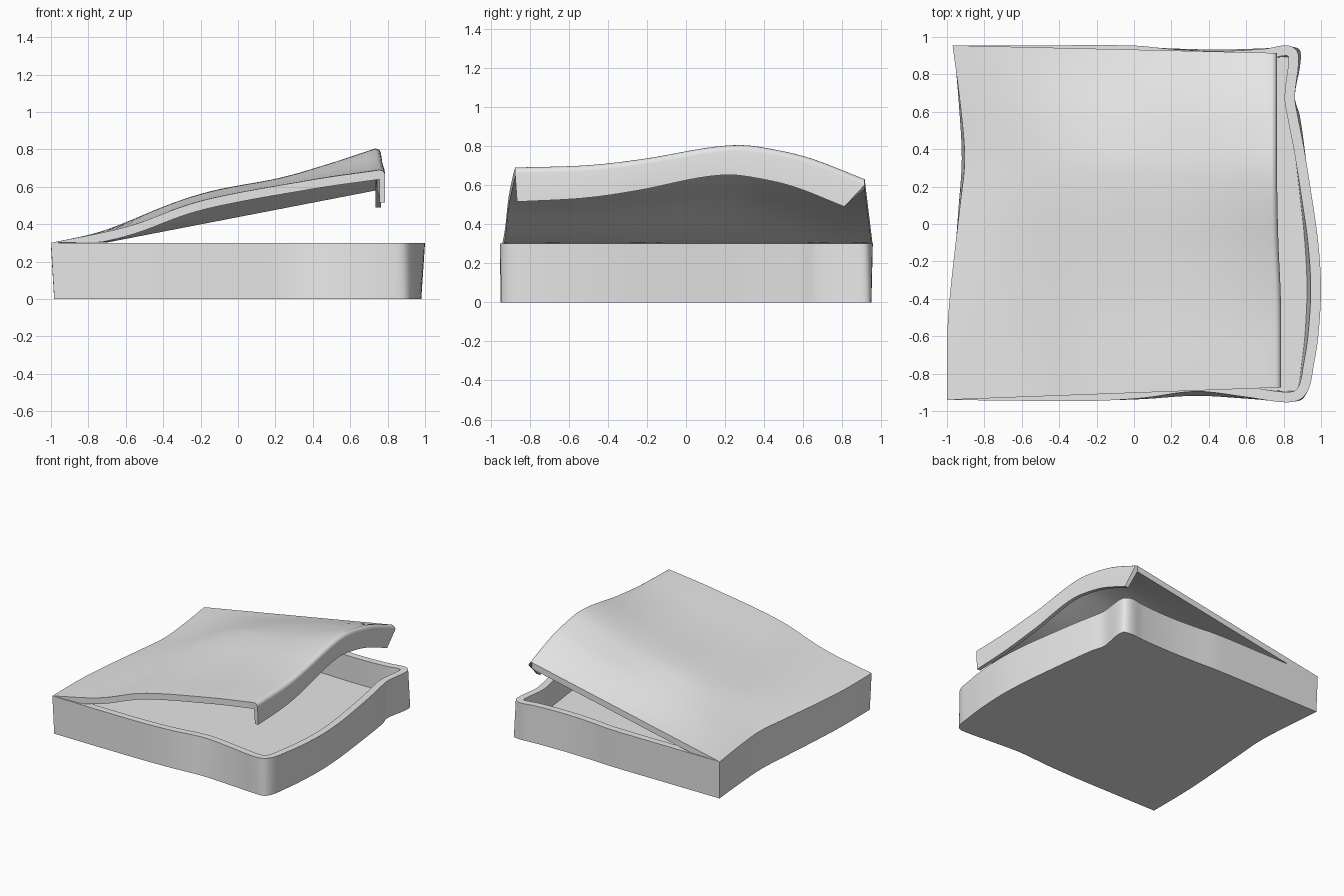
import bpy, bmesh, math
from mathutils import Vector

if "Cube" in bpy.data.objects:
    bpy.data.objects.remove(bpy.data.objects["Cube"])

grey = bpy.data.materials.new("light_grey")
grey.diffuse_color = (0.8, 0.8, 0.8, 1)
grey.use_nodes = True
grey.node_tree.nodes["Principled BSDF"].inputs["Base Color"].default_value = grey.diffuse_color


def catmull(pts, n):
    """Smooth open curve through 2D points."""
    p = [Vector(q) for q in pts]
    p = [2 * p[0] - p[1]] + p + [2 * p[-1] - p[-2]]
    out = []
    for i in range(1, len(p) - 2):
        a, b, c, d = p[i - 1:i + 3]
        for k in range(n):
            t = k / n
            # chord-limited tangents avoid overshoot at tight corners
            ln = (c - b).length
            m1 = (c - a) / ((c - b).length + (b - a).length) * ln
            m2 = (d - b) / ((d - c).length + (c - b).length) * ln
            out.append((2*t**3 - 3*t**2 + 1) * b + (t**3 - 2*t**2 + t) * m1
                       + (3*t**2 - 2*t**3) * c + (t**3 - t**2) * m2)
    return out + [p[-2]]


def lookup(curve, x):
    """Read a sampled curve as a function of its first coordinate."""
    if x <= curve[0].x:
        return curve[0].y
    for a, b in zip(curve, curve[1:]):
        if x <= b.x:
            return a.y + (b.y - a.y) * (x - a.x) / (b.x - a.x)
    return curve[-1].y


def finish(name, bm):
    bmesh.ops.recalc_face_normals(bm, faces=bm.faces)
    me = bpy.data.meshes.new(name)
    bm.to_mesh(me)
    bm.free()
    me.materials.append(grey)
    me.shade_smooth()
    me.set_sharp_from_angle(angle=math.radians(35))
    ob = bpy.data.objects.new(name, me)
    bpy.context.collection.objects.link(ob)
    return ob


# Base tray: wavy outline, sharp hinge corners and rounded free corners
FRONT_RIGHT_BACK = [
    (-1, -.94), (-.6, -.945), (-.2, -.945), (.05, -.93), (.33, -.895),
    (.6, -.925), (.8, -.953), (.885, -.94), (.935, -.88), (.962, -.75),
    (.985, -.6), (1, -.35), (.985, -.1), (.95, .15), (.91, .4), (.875, .58),
    (.86, .68), (.88, .86), (.872, .925), (.82, .955), (.7, .937),
    (.45, .924), (.2, .935), (0, .954), (-.5, .955), (-.97, .955)]
LEFT = [(-.97, .955), (-.93, .65), (-.905, .35), (-.93, .1),
        (-.965, -.2), (-.99, -.45), (-1, -.65), (-1, -.94)]
RIM, FLOOR, TOP = .055, .09, .30


def calmer(p):
    """Bottom outline: same shape with weaker waves."""
    x, y = p
    if x > .86:
        x -= .25 * (x - .92)
    elif x < -.9:
        x -= .35 * (x + .95)
    if abs(y) > .89:
        y -= .5 * (y - math.copysign(.942, y))
    return x, y


def outline(change=lambda p: p):
    a = catmull([change(p) for p in FRONT_RIGHT_BACK], 5)
    b = catmull([change(p) for p in LEFT], 5)
    return a[:-1] + b[:-1]


def inset(loop, d):
    out = []
    for i, p in enumerate(loop):
        e1 = (p - loop[i - 1]).normalized()
        e2 = (loop[(i + 1) % len(loop)] - p).normalized()
        n = Vector((-e1.y - e2.y, e1.x + e2.x)).normalized()
        c = max(.5, n.dot(Vector((-e1.y, e1.x))))
        out.append(p + n * d / c)
    return out


top, bottom = outline(), outline(calmer)
bm = bmesh.new()
rings = [[bm.verts.new((p.x, p.y, z)) for p in loop] for loop, z in (
    (bottom, 0), (top, TOP), (inset(top, RIM), TOP), (inset(bottom, RIM), FLOOR))]
n = len(top)
for r, s in zip(rings, rings[1:]):
    for i in range(n):
        j = (i + 1) % n
        bm.faces.new((r[i], r[j], s[j], s[i]))
bm.faces.new(rings[0][::-1])
bm.faces.new(rings[-1])
finish("tray_base", bm)

# Lid: tilted wavy sheet hinged on the left, with a lip on the free edge
hinge_x = catmull(LEFT[::-1], 6)
hinge_x = [Vector((p.y, p.x)) for p in hinge_x]
end_z = catmull([(-.875, .69), (-.5, .702), (-.2, .737), (.1, .79), (.27, .805),
                 (.4, .792), (.63, .74), (.915, .63)], 6)
end_x = catmull([(-.875, .787), (-.4, .785), (-.1, .772), (.25, .765), (.915, .765)], 6)
rise_front = catmull([(0, 0), (.23, .22), (.46, .58), (.8, .87), (1, 1)], 8)
rise_mid = catmull([(0, 0), (.14, .15), (.34, .42), (.48, .56), (.69, .69), (.86, .85), (1, 1)], 6)
rise_back = [Vector((0, 0)), Vector((1, 1))]
NU, NV, THICK, LIP = 32, 40, .05, .03


def lid_profile(v):
    y0 = -.94 + 1.895 * v          # along the hinge
    y1 = -.875 + 1.79 * v          # along the free edge
    y2 = -.865 + 1.675 * v         # along the lip's lower edge
    x0, x1, z1 = lookup(hinge_x, y0), lookup(end_x, y1), lookup(end_z, y1)
    m = .64
    w = v / m if v < m else (1 - v) / (1 - m)
    w = w * w * (3 - 2 * w)
    side = rise_front if v < m else rise_back

    def sheet(u):
        s = lookup(side, u) * (1 - w) + lookup(rise_mid, u) * w
        return Vector((x0 + (x1 - LIP - x0) * u, y0 + (y1 - y0) * u, TOP + (z1 - TOP) * s))

    outer = [sheet(i / NU) for i in range(NU + 1)]
    for k in range(1, 5):          # rounded fold
        a = k / 4 * math.pi / 2
        outer.append(Vector((x1 - LIP + LIP * math.sin(a), y1, z1 - LIP * (1 - math.cos(a)))))
    zl = z1 - .175 + .035 * v
    lip = [Vector((x1, y2, zl)), Vector((x1 - LIP, y2, zl)),
           Vector((x1 - LIP, y1, z1 - THICK))]
    under = []
    for i in range(NU - 1, 0, -1):
        p = sheet(i / NU)
        p.z = max(TOP + .001, p.z - THICK)
        under.append(p)
    return outer + lip + under


bm = bmesh.new()
rows = [[bm.verts.new(p) for p in lid_profile(j / NV)] for j in range(NV + 1)]
m = len(rows[0])
for r, s in zip(rows, rows[1:]):
    for i in range(m):
        k = (i + 1) % m
        bm.faces.new((r[i], s[i], s[k], r[k]))
# End caps: strip between top sheet and underside, then the lip
for r in (rows[0], rows[-1]):
    bm.faces.new((r[0], r[1], r[m - 1]))
    for i in range(1, NU - 1):
        bm.faces.new((r[i], r[i + 1], r[m - i - 1], r[m - i]))
    inner = NU + 7                 # inside corner of the fold
    bm.faces.new((r[NU - 1], r[NU], r[inner], r[inner + 1]))
    bm.faces.new([r[i] for i in range(NU, inner + 1)])
finish("lid", bm)
